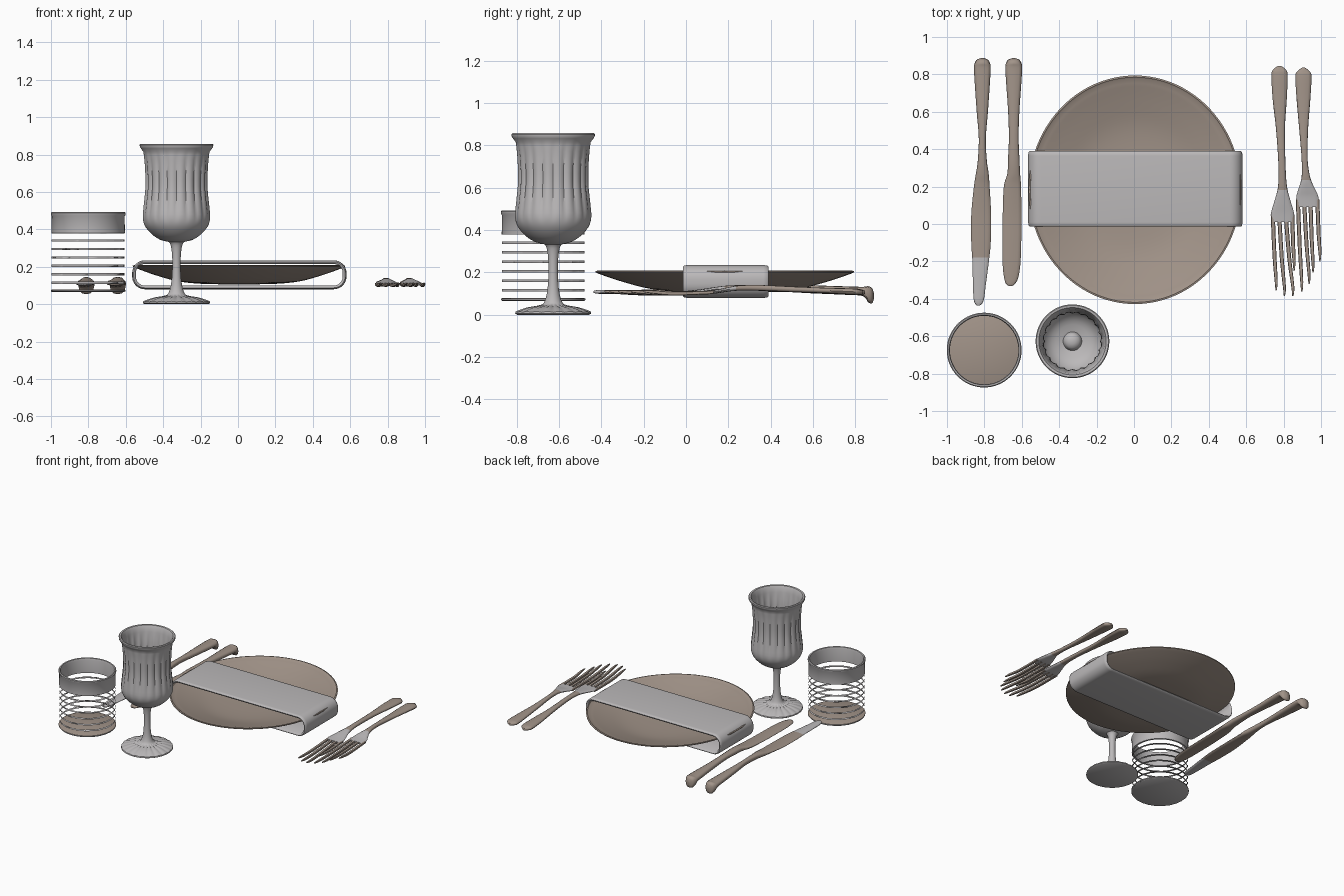
import bpy, bmesh, math
from math import sin, cos, pi, tau

if "Cube" in bpy.data.objects:
    bpy.data.objects.remove(bpy.data.objects["Cube"])


def material(name, rgb):
    m = bpy.data.materials.new(name)
    m.diffuse_color = (*rgb, 1)
    m.use_nodes = True
    m.node_tree.nodes["Principled BSDF"].inputs["Base Color"].default_value = m.diffuse_color
    return m


GREY = material("pale grey", (0.50, 0.485, 0.49))
BROWN = material("warm taupe", (0.36, 0.295, 0.25))


def finish(name, bm, mats, rule=None, angle=40):
    """Turn a bmesh into a smooth object; rule(face) gives the material index."""
    bmesh.ops.recalc_face_normals(bm, faces=bm.faces)
    if rule:
        for f in bm.faces:
            f.material_index = rule(f)
    me = bpy.data.meshes.new(name)
    bm.to_mesh(me)
    bm.free()
    ob = bpy.data.objects.new(name, me)
    bpy.context.collection.objects.link(ob)
    for m in mats:
        me.materials.append(m)
    bpy.ops.object.select_all(action='DESELECT')
    ob.select_set(True)
    bpy.context.view_layer.objects.active = ob
    bpy.ops.object.shade_smooth_by_angle(angle=math.radians(angle))
    return ob


def bridge(bm, rings, cap=True, closed=False):
    pairs = list(zip(rings, rings[1:])) + ([(rings[-1], rings[0])] if closed else [])
    for a, b in pairs:
        n = len(a)
        for i in range(n):
            j = (i + 1) % n
            bm.faces.new((a[i], a[j], b[j], b[i]))
    if cap and not closed:
        bm.faces.new(rings[0])
        bm.faces.new(rings[-1])


def smooth_rows(rows, sub=5):
    """Catmull-Rom interpolation through rows of numbers."""
    out = []
    for k in range(len(rows) - 1):
        p0, p1, p2, p3 = (rows[max(k - 1, 0)], rows[k], rows[k + 1], rows[min(k + 2, len(rows) - 1)])
        for s in range(sub):
            t = s / sub
            out.append([b + .5 * t * (c - a + t * (2*a - 5*b + 4*c - d + t * (3*(b - c) + d - a)))
                        for a, b, c, d in zip(p0, p1, p2, p3)])
    return out + [list(rows[-1])]


def lathe(name, profile, centre, mats, seg=64, sx=1, closed=False, flute=None, rule=None, angle=40):
    """Spin (radius, z) points round the vertical axis."""
    bm = bmesh.new()
    rings = []
    for k, (r, z) in enumerate(profile):
        ring = []
        for i in range(seg):
            a = tau * i / seg
            rr, zz = flute(k, r, z, a) if flute else (r, z)
            ring.append(bm.verts.new((centre[0] + sx * rr * cos(a), centre[1] + rr * sin(a), zz)))
        rings.append(ring)
    bridge(bm, rings, closed=closed)
    return finish(name, bm, mats, rule, angle)


def loft(name, rows, mats, rule=None, seg=12, sub=5):
    """Flattened rod along y; rows are (y, x, half width, z, half thickness)."""
    bm = bmesh.new()
    rings = []
    for y, x, w, z, t in smooth_rows(rows, sub):
        w, t = max(w, .001), max(t, .001)
        ring = []
        for i in range(seg):
            c, s = cos(tau * i / seg), sin(tau * i / seg)
            ring.append(bm.verts.new((x + w * math.copysign(abs(c) ** .7, c), y,
                                      z + t * math.copysign(abs(s) ** .8, s))))
        rings.append(ring)
    bridge(bm, rings)
    return finish(name, bm, mats, rule, 50)


# Plate: shallow oval dish with a thin lip
plate = smooth_rows([(.002, .106), (.2, .108), (.35, .122), (.48, .155), (.58, .188), (.61, .2)], 4)
plate += [(.611, .206), (.602, .208), (.594, .203)]
plate += smooth_rows([(.57, .198), (.47, .168), (.34, .136), (.2, .124), (.002, .122)], 4)
lathe("plate", plate, (.005, .183), [BROWN], 96, sx=.93)

# Napkin: soft band wrapped round the plate
bm = bmesh.new()


def napkin_loop(y, inset):
    r, hx, hz = .068 - inset, .573 - inset, .0775 - inset
    pts = []
    for q, (mx, mz) in enumerate(((1, 1), (-1, 1), (-1, -1), (1, -1))):
        for i in range(9):
            a = pi / 2 * (q + i / 8)
            pts.append(bm.verts.new((.007 + mx * (hx - r) + r * cos(a), y, .157 + mz * (hz - r) + r * sin(a))))
    return pts


sections = [(-.004, .02), (-.012, .014), (-.014, .008), (-.008, .002), (.01, 0),
            (.365, 0), (.383, .002), (.389, .008), (.387, .014), (.379, .02)]
bridge(bm, [napkin_loop(y, d) for y, d in sections], closed=True)
finish("napkin", bm, [GREY])

# Goblet: foot, stem and fluted bowl
outer = [(.002, 0), (.17, 0), (.18, .006), (.178, .014)]
outer += smooth_rows([(.165, .02), (.12, .034), (.06, .045), (.04, .065), (.027, .12), (.022, .2),
                      (.024, .27), (.031, .315), (.04, .332)], 3)
outer += smooth_rows([(.085, .343), (.125, .368), (.165, .412), (.18, .46), (.174, .53), (.164, .63),
                      (.168, .74), (.177, .815)], 3)
lip = [(.19, .832), (.196, .842), (.197, .852), (.192, .857), (.18, .855), (.172, .84)]
inner = smooth_rows([(.166, .81), (.155, .73), (.152, .63), (.16, .53), (.164, .47), (.15, .42), (.11, .38),
                     (.05, .36)], 3) + [(.045, .375), (.035, .39), (.015, .397), (.002, .398)]


def goblet_flutes(k, r, z, a):
    ripple = abs(sin(10 * a)) - .6
    if .44 < z < .815:
        return r + .009 * ripple * sin(pi * (z - .44) / .375) ** .6, z
    if .012 < z < .046 and r > .05:
        return r, z + .004 * ripple
    return r, z


lathe("goblet", outer + lip + inner, (-.329, -.627), [GREY], 120, flute=goblet_flutes)

# Tumbler: open lattice wall, solid rim and floor
TC = (-.801, -.674)
bm = bmesh.new()
COLS, ROWS, SUB = 24, 7, 1
rings = [[bm.verts.new((TC[0] + .195 * cos(tau * i / COLS), TC[1] + .195 * sin(tau * i / COLS),
                        .07 + .315 * k / ROWS)) for i in range(COLS)] for k in range(ROWS + 1)]
bridge(bm, rings, cap=False)
cells = bm.faces[:]
bmesh.ops.inset_individual(bm, faces=cells, thickness=.0065)
bmesh.ops.delete(bm, geom=cells, context='FACES')
lattice = finish("tumbler_lattice", bm, [GREY], angle=30)
solid = lattice.modifiers.new("thickness", 'SOLIDIFY')
solid.thickness = .012
solid.offset = 0

lathe("tumbler_rim", [(.183, .38), (.196, .38), (.195, .47), (.2, .478), (.2, .487), (.195, .492),
                      (.187, .49), (.183, .475)], TC, [GREY], closed=True)
lathe("tumbler_floor", [(.002, .065), (.192, .065), (.199, .069), (.199, .076), (.192, .079), (.002, .079)],
      TC, [GREY, BROWN], rule=lambda f: int(f.normal.z > .9))


# Knives: rounded drooping handle, flat blade
def knife(name, x, handle, blade, tip_from):
    rows = [(.887, x, .008, .088, .015), (.878, x, .03, .09, .036), (.86, x, .041, .097, .038),
            (.835, x, .045, .11, .022), (.76, x, .041, .114, .02), (.6, x, .03, .12, .019),
            (.46, x, handle, .126, .018), (.34, x, handle + .005, .126, .019), (.27, x, .034, .122, .018)]
    loft(name, rows + blade, [BROWN, GREY], lambda f: int(f.calc_center_median().y < tip_from))


knife("outer_knife", -.811, .019,
      [(.2, -.814, .042, .118, .012), (.05, -.817, .053, .112, .009), (-.1, -.818, .052, .11, .009),
       (-.2, -.82, .044, .109, .009), (-.33, -.827, .034, .108, .009), (-.41, -.83, .026, .108, .009),
       (-.436, -.832, .008, .108, .005)], -.17)
knife("inner_knife", -.643, .026,
      [(.2, -.65, .046, .118, .012), (.05, -.652, .05, .112, .009), (-.1, -.653, .05, .11, .009),
       (-.22, -.655, .047, .109, .009), (-.29, -.657, .037, .108, .009), (-.32, -.66, .024, .108, .008),
       (-.332, -.66, .008, .108, .005)], -1)


# Forks: slim handle, grey shoulder, four tapering tines
def fork(name, rows, grey_from, root_y, tines):
    loft(name, rows, [BROWN, GREY], lambda f: int(f.calc_center_median().y < grey_from))
    for n, (x0, x1, y1) in enumerate(tines):
        mid = (root_y + y1) / 2
        loft(f"{name}_tine_{n + 1}",
             [(root_y + .03, x0, .011, .106, .008), (mid, (x0 + x1) / 2, .0105, .1, .009),
              (y1 + .05, x1, .008, .107, .008), (y1, x1, .003, .111, .004)], [BROWN], seg=8, sub=3)


fork("outer_fork",
     [(.836, .906, .008, .106, .008), (.815, .906, .034, .107, .013), (.785, .906, .043, .109, .015),
      (.67, .906, .037, .114, .013), (.51, .907, .024, .12, .013), (.35, .912, .016, .127, .013),
      (.25, .919, .023, .126, .012), (.19, .923, .043, .118, .01), (.145, .927, .059, .11, .009),
      (.09, .929, .06, .106, .008)], .24, .1,
     [(.876, .897, -.36), (.909, .936, -.32), (.943, .957, -.26), (.98, .994, -.2)])
fork("inner_fork",
     [(.846, .778, .008, .106, .008), (.825, .778, .034, .107, .013), (.795, .778, .043, .109, .015),
      (.67, .779, .038, .114, .013), (.51, .783, .024, .12, .013), (.32, .791, .019, .127, .013),
      (.2, .794, .024, .126, .012), (.12, .794, .044, .118, .01), (.06, .794, .061, .11, .009),
      (.01, .794, .062, .106, .008)], .19, .02,
     [(.742, .76, -.355), (.776, .804, -.385), (.811, .849, -.385), (.846, .856, -.25)])
